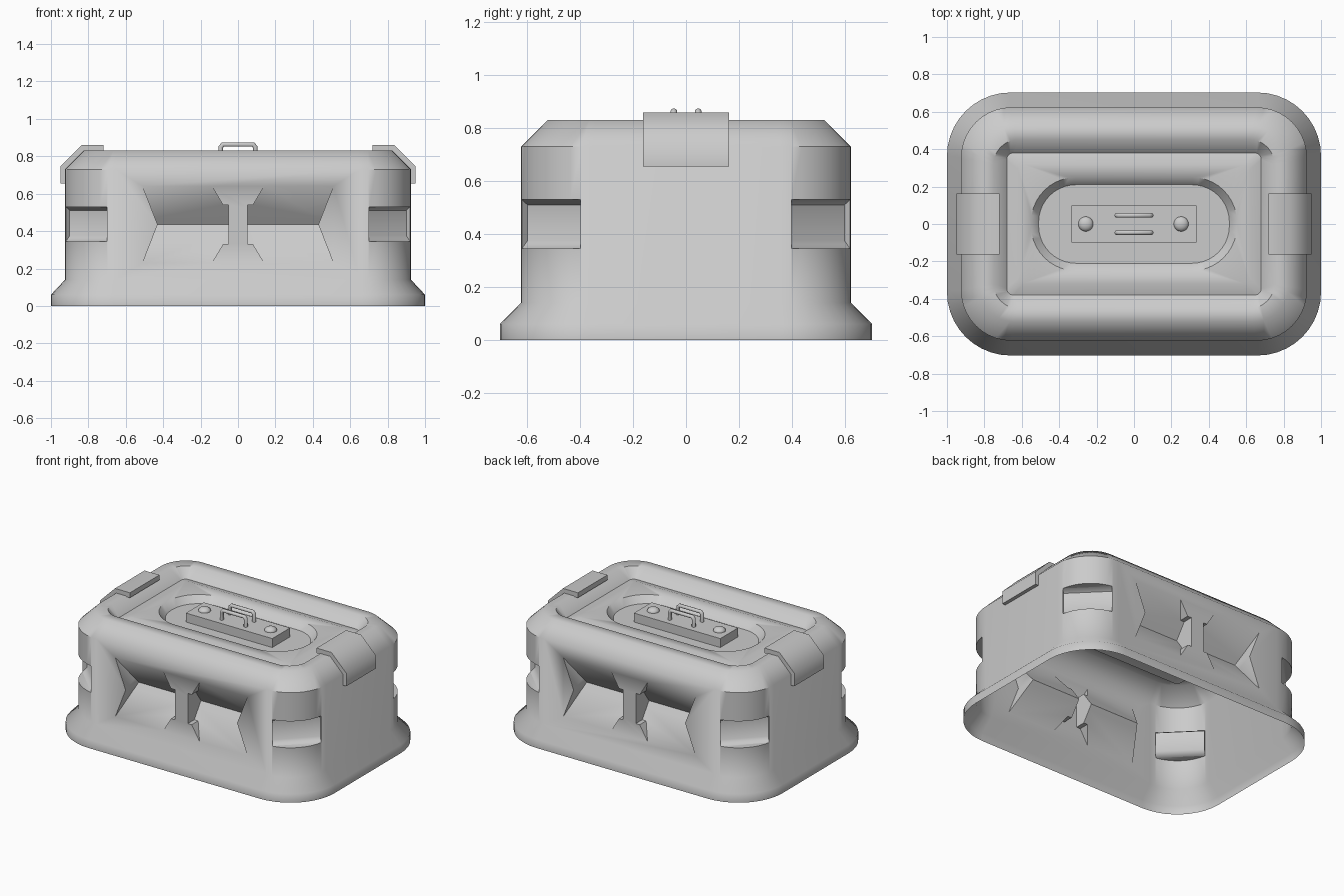
import bpy, bmesh, math
from mathutils import Matrix

cube = bpy.data.objects.get("Cube")
if cube:
    bpy.data.objects.remove(cube, do_unlink=True)

grey = bpy.data.materials.new("plain_grey")
grey.use_nodes = True
colour = (0.6, 0.6, 0.6, 1)
grey.diffuse_color = colour
grey.node_tree.nodes["Principled BSDF"].inputs["Base Color"].default_value = colour


def make(name, bm):
    """Turn a bmesh into a named object."""
    bmesh.ops.recalc_face_normals(bm, faces=bm.faces[:])
    mesh = bpy.data.meshes.new(name)
    bm.to_mesh(mesh)
    bm.free()
    mesh.materials.append(grey)
    obj = bpy.data.objects.new(name, mesh)
    bpy.context.collection.objects.link(obj)
    return obj


def activate(obj):
    bpy.ops.object.select_all(action='DESELECT')
    obj.select_set(True)
    bpy.context.view_layer.objects.active = obj


def smooth(obj, degrees):
    activate(obj)
    bpy.ops.object.shade_smooth_by_angle(angle=math.radians(degrees))


def prism(name, points, place, low, high):
    """Extrude a 2D outline between two positions along the third axis."""
    bm = bmesh.new()
    a = [bm.verts.new(place(u, v, low)) for u, v in points]
    b = [bm.verts.new(place(u, v, high)) for u, v in points]
    bm.faces.new(a)
    bm.faces.new(b)
    for i in range(len(a)):
        j = (i + 1) % len(a)
        bm.faces.new((a[i], a[j], b[j], b[i]))
    return make(name, bm)


def combine(target, tool, operation):
    """Apply a boolean and discard its tool."""
    tool.hide_render = True
    mod = target.modifiers.new("cut", 'BOOLEAN')
    mod.operation = operation
    mod.solver = 'EXACT'
    mod.object = tool
    activate(target)
    bpy.ops.object.modifier_apply(modifier=mod.name)
    bpy.data.objects.remove(tool, do_unlink=True)


def rounded_loop(bm, hx, hy, r, z, steps=10):
    verts = []
    for q, (sx, sy) in enumerate(((1, 1), (-1, 1), (-1, -1), (1, -1))):
        for i in range(steps + 1):
            a = math.pi / 2 * (q + i / steps)
            verts.append(bm.verts.new((sx * (hx - r) + r * math.cos(a),
                                       sy * (hy - r) + r * math.sin(a), z)))
    return verts


# Shell: flared foot, wall, chamfered rim, sloped groove, raised panel, oval well
bm = bmesh.new()
sections = ((1.0, .703, .34, 0), (1.0, .703, .34, .06), (.925, .624, .27, .14),
            (.925, .624, .27, .73), (.825, .524, .19, .83), (.75, .45, .13, .83),
            (.68, .38, .035, .765), (.62, .32, .03, .785), (.55, .25, .24, .78),
            (.51, .21, .20, .735), (.36, .12, .11, .735))
loops = [rounded_loop(bm, *s) for s in sections]
for a, b in zip(loops, loops[1:]):
    for i in range(len(a)):
        j = (i + 1) % len(a)
        bm.faces.new((a[i], a[j], b[j], b[i]))
bm.faces.new(loops[0])
bm.faces.new(loops[-1])
shell = make("shell", bm)

# Paired hollow recesses on front and back, with a central post
outline = ((-.533, .70), (-.176, .70), (-.08, .54), (-.05, .54), (-.05, .33),
           (-.08, .33), (-.176, .17), (-.533, .17), (-.43, .435))
hollow = ((-.04, .697), (.12, .47), (.145, .435), (.12, .40), (-.04, .173))
pocket = ((.19, .375), (.22, .345), (.5, .345), (.5, .53), (.22, .53), (.19, .51))
s = math.sqrt(.5)
for sx in (-1, 1):
    for sy in (-1, 1):
        cutter = prism("recess_cutter", outline,
                       lambda u, v, w: (-sx * u, sy * w, v), .4, .8)
        groove = prism("hollow_cutter", hollow,
                       lambda u, v, w: (w, sy * (.624 - u), v), -.7, .7)
        combine(cutter, groove, 'INTERSECT')
        combine(shell, cutter, 'DIFFERENCE')

        # Shallow corner hand pocket
        cutter = prism("pocket_cutter", pocket,
                       lambda u, v, w: (sx * (.655 + s * (u - w)),
                                        sy * (.354 + s * (u + w)), v), -.156, .156)
        combine(shell, cutter, 'DIFFERENCE')

# Open the underside
bm = bmesh.new()
bm.from_mesh(shell.data)
under = [f for f in bm.faces if f.calc_center_median().z < .001]
bmesh.ops.delete(bm, geom=under, context='FACES')
bm.to_mesh(shell.data)
bm.free()
smooth(shell, 46)

# Clips hooked over the rim at each end
clip = ((.72, .86), (.835, .86), (.95, .745), (.95, .655),
        (.92, .655), (.92, .73), (.82, .825), (.72, .825))
for side, sx in (("left", 1), ("right", -1)):
    smooth(prism(side + "_clip", clip, lambda u, v, w: (sx * u, w, v), -.163, .163), 50)

# Mounting block in the well
bm = bmesh.new()
bmesh.ops.create_cube(bm, size=1, matrix=Matrix.Translation((0, 0, .765))
                      @ Matrix.Diagonal((.666, .196, .065, 1)))
make("mounting_block", bm)

# Domed studs
for side, x in (("left", .252), ("right", -.258)):
    bm = bmesh.new()
    bmesh.ops.create_uvsphere(bm, u_segments=20, v_segments=12, radius=.04,
                              matrix=Matrix.Translation((x, 0, .797))
                              @ Matrix.Diagonal((1, 1, .65, 1)))
    smooth(make(side + "_stud", bm), 60)

# Twin bail handles
for place, y in (("front", -.046), ("back", .046)):
    curve = bpy.data.curves.new(place + "_handle", 'CURVE')
    curve.dimensions = '3D'
    curve.bevel_depth = .013
    curve.bevel_resolution = 3
    curve.use_fill_caps = True
    path = ((-.092, .77), (-.092, .85), (-.08, .863), (.08, .863), (.092, .85), (.092, .77))
    spline = curve.splines.new('POLY')
    spline.points.add(len(path) - 1)
    for p, (x, z) in zip(spline.points, path):
        p.co = (x, y, z, 1)
    curve.materials.append(grey)
    obj = bpy.data.objects.new(place + "_handle", curve)
    bpy.context.collection.objects.link(obj)
